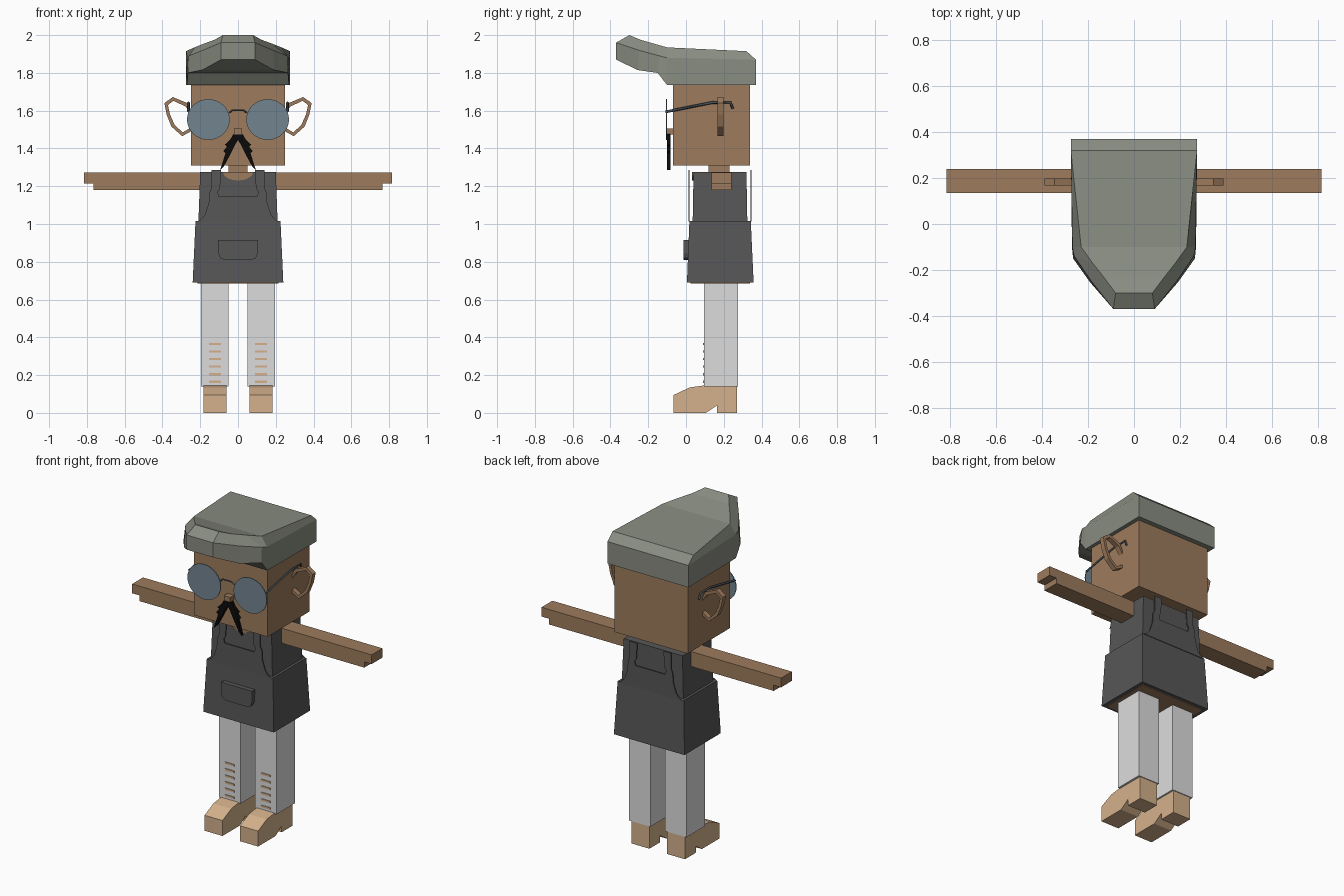
import bpy, bmesh, math

cube = bpy.data.objects.get("Cube")
if cube:
    bpy.data.objects.remove(cube, do_unlink=True)


def material(name, r, g, b):
    m = bpy.data.materials.new(name)
    m.use_nodes = True
    m.diffuse_color = (r, g, b, 1)
    m.node_tree.nodes["Principled BSDF"].inputs["Base Color"].default_value = (r, g, b, 1)
    return m


SKIN = material("skin", .34, .20, .11)
HAIR = material("grey_hair", .25, .265, .22)
APRON = material("charcoal_cloth", .095, .095, .098)
TROUSERS = material("pale_trousers", .72, .72, .72)
LEATHER = material("tan_leather", .66, .44, .26)
LENS = material("blue_grey_lens", .17, .23, .28)
WIRE = material("dark_wire", .06, .08, .10)
BLACK = material("black_moustache", .003, .003, .003)


def finish(name, bm, mat):
    bmesh.ops.recalc_face_normals(bm, faces=bm.faces)
    me = bpy.data.meshes.new(name)
    bm.to_mesh(me)
    bm.free()
    me.materials.append(mat)
    ob = bpy.data.objects.new(name, me)
    bpy.context.collection.objects.link(ob)
    return ob


def loft(name, rings, mat):
    """Skin equal-length point rings, with both ends capped."""
    bm = bmesh.new()
    vs = [[bm.verts.new(p) for p in ring] for ring in rings]
    n = len(vs[0])
    for a, b in zip(vs, vs[1:]):
        for i in range(n):
            bm.faces.new((a[i], a[(i + 1) % n], b[(i + 1) % n], b[i]))
    bm.faces.new(vs[0])
    bm.faces.new(vs[-1])
    return finish(name, bm, mat)


def front_prism(name, pts, y0, y1, mat):
    """Extrude an x-z outline along y."""
    return loft(name, [[(x, y, z) for x, z in pts] for y in (y0, y1)], mat)


def side_prism(name, pts, x0, x1, mat):
    """Extrude a y-z outline along x."""
    return loft(name, [[(x, y, z) for y, z in pts] for x in (x0, x1)], mat)


def box(name, x0, x1, y0, y1, z0, z1, mat):
    return front_prism(name, [(x0, z0), (x1, z0), (x1, z1), (x0, z1)], y0, y1, mat)


def taper(name, low, high, mat):
    """Tapered block from (half width, front y, back y, z) at each end."""
    return loft(name, [[(-w, f, z), (w, f, z), (w, b, z), (-w, b, z)]
                       for w, f, b, z in (low, high)], mat)


def symmetric(half):
    return half + [(-x, z) for x, z in reversed(half) if x]


def wire(name, pts, radius):
    cu = bpy.data.curves.new(name, 'CURVE')
    cu.dimensions = '3D'
    cu.bevel_depth = radius
    cu.bevel_resolution = 0
    sp = cu.splines.new('POLY')
    sp.points.add(len(pts) - 1)
    for p, co in zip(sp.points, pts):
        p.co = (*co, 1)
    cu.materials.append(WIRE)
    ob = bpy.data.objects.new(name, cu)
    bpy.context.collection.objects.link(ob)
    bpy.ops.object.select_all(action='DESELECT')
    ob.select_set(True)
    bpy.context.view_layer.objects.active = ob
    bpy.ops.object.convert(target='MESH')


# Head, neck and nose
box("head", -.25, .25, -.07, .34, 1.31, 1.79, SKIN)
box("neck", -.05, .05, .12, .23, 1.26, 1.32, SKIN)
box("nose", -.022, .022, -.107, -.07, 1.475, 1.505, SKIN)

# Swept-up hair: bottom, middle and top (half width, y, z) per section
sections = [
    ((.275, .37, 1.735), (.275, .37, 1.87), (.275, .32, 1.915)),
    ((.27, -.10, 1.735), (.268, -.10, 1.88), (.23, -.10, 1.935)),
    ((.265, -.15, 1.80), (.26, -.14, 1.89), (.18, -.17, 1.955)),
    ((.19, -.255, 1.815), (.185, -.25, 1.92), (.125, -.24, 1.975)),
    ((.09, -.37, 1.87), (.09, -.37, 1.96), (.08, -.30, 2.0)),
]
bm = bmesh.new()
rings = []
for sec in sections:
    pts = list(sec) + [(-w, y, z) for w, y, z in reversed(sec)]
    rings.append([bm.verts.new(p) for p in pts])
for a, b in zip(rings, rings[1:]):
    for i in range(6):
        j = (i + 1) % 6
        bm.faces.new((a[i], a[j], b[j], b[i]))
for r in (rings[0], rings[-1]):
    bm.faces.new((r[0], r[1], r[4], r[5]))
    bm.faces.new((r[1], r[2], r[3], r[4]))
finish("hair", bm, HAIR)

# Moustache with ragged outer edges
front_prism("moustache", symmetric([
    (0, 1.48), (.025, 1.475), (.042, 1.445), (.07, 1.42), (.058, 1.41),
    (.078, 1.385), (.066, 1.375), (.095, 1.285), (.075, 1.305),
    (.04, 1.37), (.015, 1.42), (0, 1.445)]), -.10, -.082, BLACK)

# Clothed torso, skirt and the body visible beneath it
taper("shirt", (.21, .035, .325, 1.0), (.20, .04, .32, 1.275), APRON)
taper("apron_skirt", (.24, .005, .358, .69), (.225, .018, .343, 1.015), APRON)
box("body_underside", -.215, .215, .025, .338, .686, .70, SKIN)
front_prism("neckline", [(.08 * math.cos(a), 1.275 + .045 * math.sin(a))
                         for a in [-math.pi * i / 8 for i in range(9)]],
            .033, .042, SKIN)

# Bib panels with straps, front and back
bib = symmetric([
    (0, 1.145), (.10, 1.145), (.108, 1.17), (.095, 1.19), (.09, 1.285),
    (.14, 1.285), (.14, 1.19), (.152, 1.165), (.155, 1.11), (.175, 1.05),
    (.195, 1.025), (.22, 1.012), (0, 1.012)])
front_prism("bib_front", bib, .014, .019, APRON)
front_prism("bib_back", bib, .342, .347, APRON)
front_prism("pocket", symmetric([(0, .915), (.105, .915), (.105, .845),
                                 (.095, .82), (.07, .81), (0, .81)]),
            -.014, .02, APRON)

# Parts on both sides
shoe = [(-.065, 0), (-.065, .095), (.02, .135), (.095, .145), (.27, .145),
        (.27, 0), (.165, 0), (.165, .04), (.105, 0)]
ear_outer = [(.25, 1.60), (.268, 1.64), (.345, 1.672), (.39, 1.64),
             (.378, 1.58), (.352, 1.515), (.295, 1.465), (.25, 1.49)]
ear_inner = [(.25, 1.58), (.277, 1.622), (.342, 1.652), (.371, 1.63),
             (.36, 1.58), (.336, 1.525), (.293, 1.485), (.25, 1.51)]
for side, s in (("left", 1), ("right", -1)):
    # Arm with a shorter lower half at the hand
    front_prism(side + "_arm", [(s * x, z) for x, z in [
        (.195, 1.272), (.815, 1.272), (.815, 1.215), (.765, 1.215),
        (.765, 1.18), (.195, 1.18)]], .135, .24, SKIN)

    # Leg, lacing and shoe
    box(side + "_leg", s * .05, s * .195, .095, .275, .14, .70, TROUSERS)
    for i in range(6):
        z = .165 + i * .04
        box(f"{side}_lace_{i + 1}", s * .09, s * .153, .091, .097,
            z - .006, z + .006, LEATHER)
    side_prism(side + "_shoe", shoe, s * .06, s * .182, LEATHER)

    # Open ear loop
    bm = bmesh.new()
    loops = [[bm.verts.new((s * x, y, z)) for x, z in line]
             for line, y in ((ear_outer, .168), (ear_outer, .198),
                             (ear_inner, .198), (ear_inner, .168))]
    for a, b in zip(loops, loops[1:] + loops[:1]):
        for i in range(len(a) - 1):
            bm.faces.new((a[i], a[i + 1], b[i + 1], b[i]))
    finish(side + "_ear", bm, SKIN)

    # Lens and temple wire
    front_prism(side + "_lens", [
        (s * .157 + .113 * math.cos(a), 1.553 + .108 * math.sin(a))
        for a in [math.tau * i / 32 for i in range(32)]], -.106, -.101, LENS)
    wire(side + "_temple", [(s * .262, -.102, 1.595), (s * .262, .14, 1.643),
                            (s * .262, .235, 1.643), (s * .262, .248, 1.61)], .007)

# Arched bridge between the lenses
wire("bridge", [(-.047, -.103, 1.588), (-.03, -.103, 1.602),
                (.03, -.103, 1.602), (.047, -.103, 1.588)], .005)
